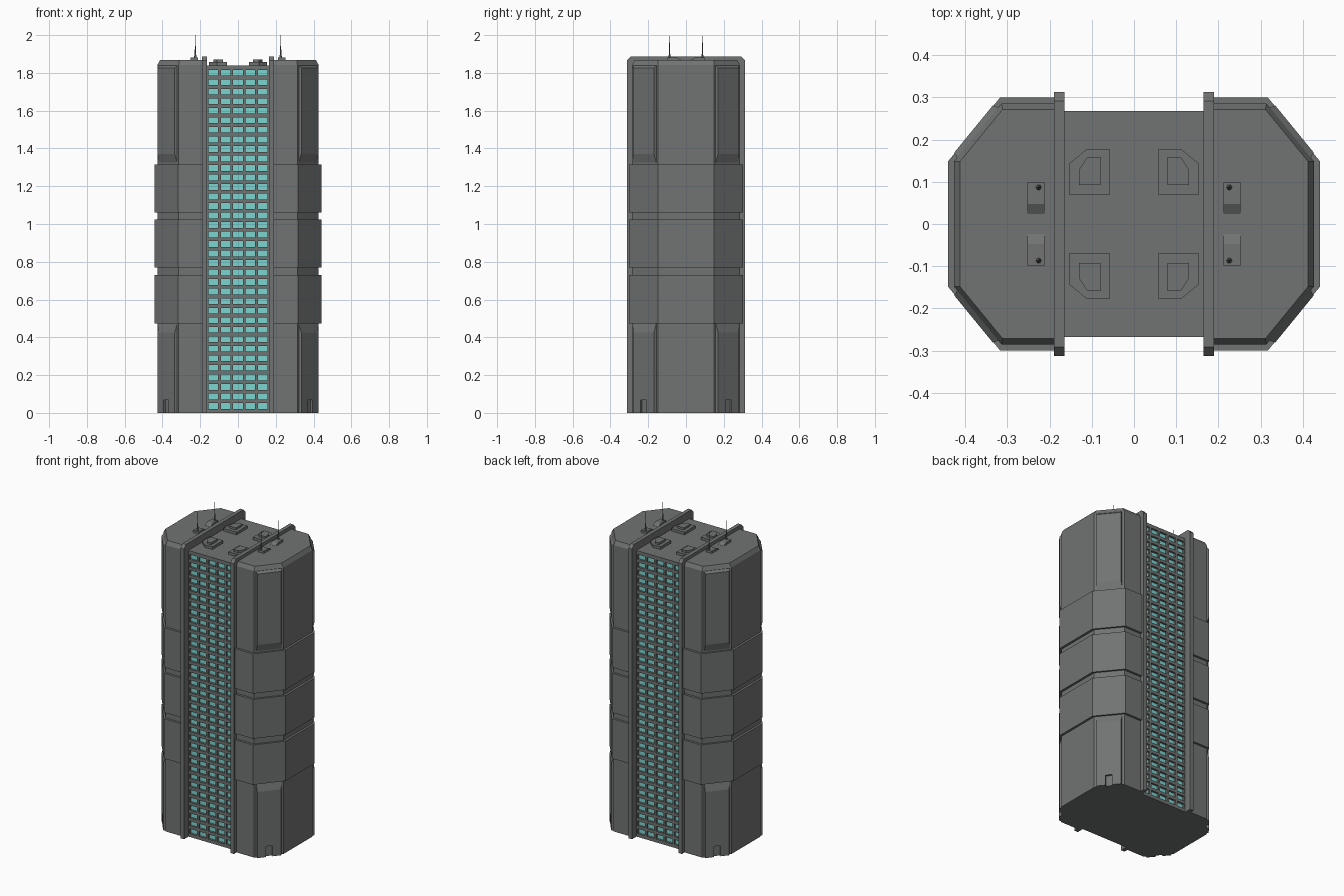
import bpy, bmesh
from mathutils import Vector

if "Cube" in bpy.data.objects:
    bpy.data.objects.remove(bpy.data.objects["Cube"])


def material(name, rgb):
    m = bpy.data.materials.new(name)
    m.diffuse_color = (*rgb, 1)
    m.use_nodes = True
    m.node_tree.nodes["Principled BSDF"].inputs["Base Color"].default_value = m.diffuse_color
    return m


GREY = material("concrete_grey", (0.165, 0.172, 0.17))
TEAL = material("window_teal", (0.20, 0.66, 0.63))


def finish(name, bm, mats=(GREY,)):
    bmesh.ops.remove_doubles(bm, verts=bm.verts, dist=1e-5)
    bmesh.ops.recalc_face_normals(bm, faces=bm.faces)
    me = bpy.data.meshes.new(name)
    bm.to_mesh(me)
    bm.free()
    for m in mats:
        me.materials.append(m)
    ob = bpy.data.objects.new(name, me)
    bpy.context.collection.objects.link(ob)
    return ob


def loft(name, loops):
    """Closed solid through loops with equal point counts."""
    bm = bmesh.new()
    rings = [[bm.verts.new(p) for p in lp] for lp in loops]
    n = len(rings[0])
    for a, b in zip(rings, rings[1:]):
        for i in range(n):
            j = (i + 1) % n
            bm.faces.new((a[i], a[j], b[j], b[i]))
    bm.faces.new(rings[0])
    bm.faces.new(rings[-1])
    return finish(name, bm)


def box(name, x0, x1, y0, y1, z0, z1):
    ring = [(x0, y0), (x1, y0), (x1, y1), (x0, y1)]
    return loft(name, [[(x, y, z) for x, y in ring] for z in (z0, z1)])


def wing_ring(s, o, z):
    """Half octagon outline of a side wing, grown outward by o."""
    half = [(0.17, 0.286 + o), (0.314 + o * 0.2, 0.286 + o), (0.427 + o, 0.148)]
    pts = half + [(x, -y) for x, y in reversed(half)]
    return [(s * x, y, z) for x, y in pts]


def corner_panel(name, sx, sy, back, front, depth=0.013):
    """Raised panel on a diagonal face; outlines are (along, z) points."""
    a, b = Vector((0.427 * sx, 0.148 * sy, 0)), Vector((0.314 * sx, 0.286 * sy, 0))
    mid, u = (a + b) / 2, (b - a).normalized()
    nrm = Vector((0.138 * sx, 0.113 * sy, 0)).normalized()

    def place(pts, d):
        return [mid + u * p + nrm * d + Vector((0, 0, z)) for p, z in pts]
    loft(name, [place(back, -0.003), place(back, 0), place(front, depth)])


# Central slab
box("central_core", -0.17, 0.17, -0.25, 0.25, 0, 1.84)


# Window facades: grid of recessed panes
def facade(name, s):
    xs, zs = [-0.168], [0.0]
    for c in range(5):
        m = (c - 2) * 0.0655
        xs += [m - 0.0258, m + 0.0258]
    for r in range(36):
        m = 0.037 + r * 0.0504
        zs += [m - 0.0155, m + 0.0155]
    xs.append(0.168)
    zs.append(1.84)
    outer, inner = s * 0.268, s * 0.255
    bm = bmesh.new()

    def quad(pts, mi=0):
        bm.faces.new([bm.verts.new(p) for p in pts]).material_index = mi
    for i in range(len(xs) - 1):
        for k in range(len(zs) - 1):
            cs = [(xs[i], zs[k]), (xs[i + 1], zs[k]),
                  (xs[i + 1], zs[k + 1]), (xs[i], zs[k + 1])]
            if i % 2 and k % 2:
                quad([(x, inner, z) for x, z in cs], 1)
                for (x, z), (x2, z2) in zip(cs, cs[1:] + cs[:1]):
                    quad([(x, outer, z), (x2, outer, z2), (x2, inner, z2), (x, inner, z)])
            else:
                quad([(x, outer, z) for x, z in cs])
    # top, bottom and side returns to the core
    e = s * 0.25
    rim = [(-0.168, 0), (0.168, 0), (0.168, 1.84), (-0.168, 1.84)]
    for (x, z), (x2, z2) in zip(rim, rim[1:] + rim[:1]):
        quad([(x, outer, z), (x2, outer, z2), (x2, e, z2), (x, e, z)])
    ob = finish(name, bm, (GREY, TEAL))
    # keep every facade face pointing outward
    me = ob.data
    if sum(p.normal.y * p.area for p in me.polygons) * s < 0:
        me.flip_normals()


facade("front_windows", -1)
facade("back_windows", 1)

for s, side in ((-1, "left"), (1, "right")):
    # Wing body with chamfered roof edge
    loft(side + "_wing", [wing_ring(s, 0, 0), wing_ring(s, 0, 1.842),
                          wing_ring(s, -0.014, 1.867)])
    # Three wide cladding bands
    for i, (z0, z1) in enumerate([(0.474, 0.73), (0.77, 1.023), (1.06, 1.316)]):
        loft(f"{side}_band_{i + 1}", [wing_ring(s, 0.0145, z0), wing_ring(s, 0.0145, z1)])
    # Tall rib wrapping over the roof
    prof = [(-0.313, 0), (0.313, 0), (0.313, 1.866), (0.292, 1.888),
            (-0.292, 1.888), (-0.313, 1.866)]
    loft(side + "_rib", [[(s * x, y, z) for y, z in prof] for x in (0.165, 0.19)])

    for t, end in ((-1, "front"), (1, "back")):
        tag = f"{side}_{end}"
        # Upper raised panel
        w, v = 0.077, 0.072
        corner_panel(tag + "_upper_panel", s, t,
                     [(-w, 1.325), (w, 1.325), (w, 1.84), (-w, 1.84)],
                     [(-v, 1.37), (v, 1.37), (v, 1.826), (-v, 1.826)])

        # Lower raised panel with a door notch
        def notched(hw, top):
            d, h = 0.02, 0.068
            return [(-hw, 0), (-d, 0), (-d, h), (d, h), (d, 0), (hw, 0), (hw, top), (-hw, top)]
        corner_panel(tag + "_lower_panel", s, t, notched(w, 0.474), notched(v, 0.425))

        # Stepped roof unit with one cut corner
        def unit(x0, x1, y0, y1, cx, cy, z):
            pts = [(x0, y0), (x1, y0), (x1, y1 - cy), (x1 - cx, y1), (x0, y1)]
            return [(s * x, t * y, z) for x, y in pts]
        big = (0.058, 0.153, 0.069, 0.178, 0.042, 0.034)
        small = (0.08, 0.13, 0.092, 0.159, 0.02, 0.03)
        loft(tag + "_roof_unit", [unit(*big, 1.835), unit(*big, 1.857)])
        loft(tag + "_roof_unit_cap", [unit(*small, 1.855), unit(*small, 1.87)])

        # Wedge-shaped antenna base
        wedge = [(0.024, 1.86), (0.098, 1.86), (0.098, 1.882), (0.048, 1.882), (0.024, 1.868)]
        loft(tag + "_antenna_base", [[(s * x, t * y, z) for y, z in wedge]
                                     for x in (0.212, 0.252)])

        # Antenna: tapered foot and thin mast
        def ring(r, z):
            pts = [(r, 0), (r / 2, r * .87), (-r / 2, r * .87),
                   (-r, 0), (-r / 2, -r * .87), (r / 2, -r * .87)]
            return [(s * 0.226 + x, t * 0.087 + y, z) for x, y in pts]
        loft(tag + "_antenna", [ring(0.007, 1.88), ring(0.004, 1.90),
                                ring(0.0025, 1.935), ring(0.001, 2.0)])
